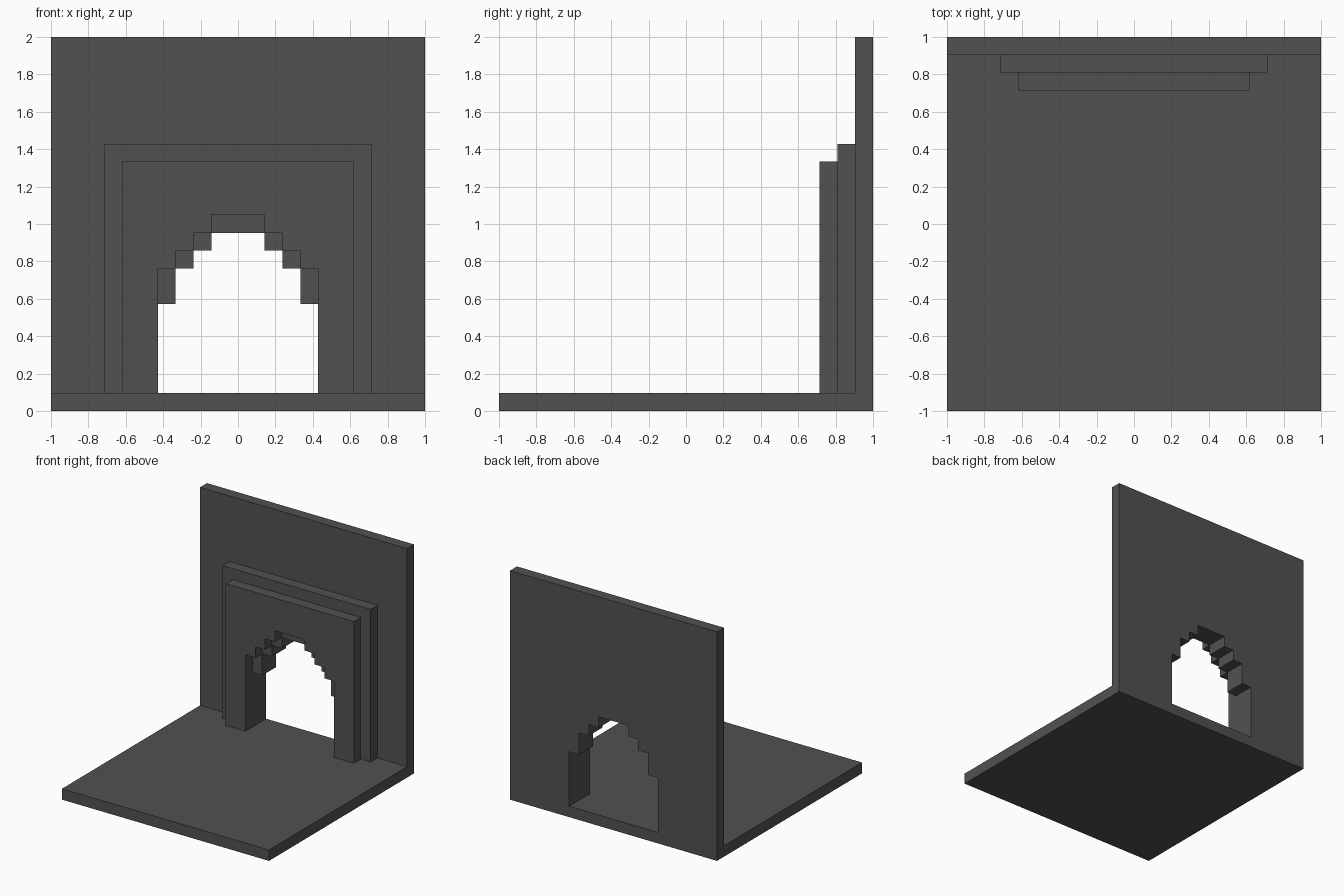
import bpy, bmesh

U = 2 / 21  # one block

cube = bpy.data.objects.get("Cube")
if cube:
    bpy.data.objects.remove(cube, do_unlink=True)

# Single dark stone colour
stone = bpy.data.materials.new("dark_grey_stone")
stone.use_nodes = True
colour = (0.083, 0.083, 0.083, 1)
stone.diffuse_color = colour
bsdf = stone.node_tree.nodes["Principled BSDF"]
bsdf.inputs["Base Color"].default_value = colour
bsdf.inputs["Roughness"].default_value = 0.9


def slab(name, profile, y0, y1):
    """Extrude an x-z outline, given in blocks, from y0 to y1."""
    bm = bmesh.new()
    face = bm.faces.new([bm.verts.new((x * U, y0 * U, z * U)) for x, z in profile])
    ext = bmesh.ops.extrude_face_region(bm, geom=[face])
    verts = [v for v in ext["geom"] if isinstance(v, bmesh.types.BMVert)]
    bmesh.ops.translate(bm, verts=verts, vec=(0, (y1 - y0) * U, 0))
    bmesh.ops.recalc_face_normals(bm, faces=bm.faces)
    mesh = bpy.data.meshes.new(name)
    bm.to_mesh(mesh)
    bm.free()
    mesh.materials.append(stone)
    obj = bpy.data.objects.new(name, mesh)
    bpy.context.collection.objects.link(obj)
    return obj


def arch(half_width, top, step_tops):
    """Rectangle standing on the floor with a stepped arch cut into it."""
    right = [(half_width, top), (half_width, 1), (4.5, 1)]
    for i, z in enumerate(step_tops):
        x = 4.5 - i
        right.append((x, z))
        if i < len(step_tops) - 1:
            right.append((x - 1, z))
    return right + [(-x, z) for x, z in reversed(right)]


narrow = (6, 8, 9, 10)   # step heights of the inner opening
wide = (8, 9, 10, 11)    # step heights of the front opening

# Floor plate
slab("floor", [(-10.5, 0), (10.5, 0), (10.5, 1), (-10.5, 1)], -10.5, 10.5)
# Back wall and the two stepped surrounds in front of it
slab("back_wall", arch(10.5, 21, narrow), 9.5, 10.5)
slab("middle_surround", arch(7.5, 15, narrow), 8.5, 9.5)
slab("front_surround", arch(6.5, 14, wide), 7.5, 8.5)
